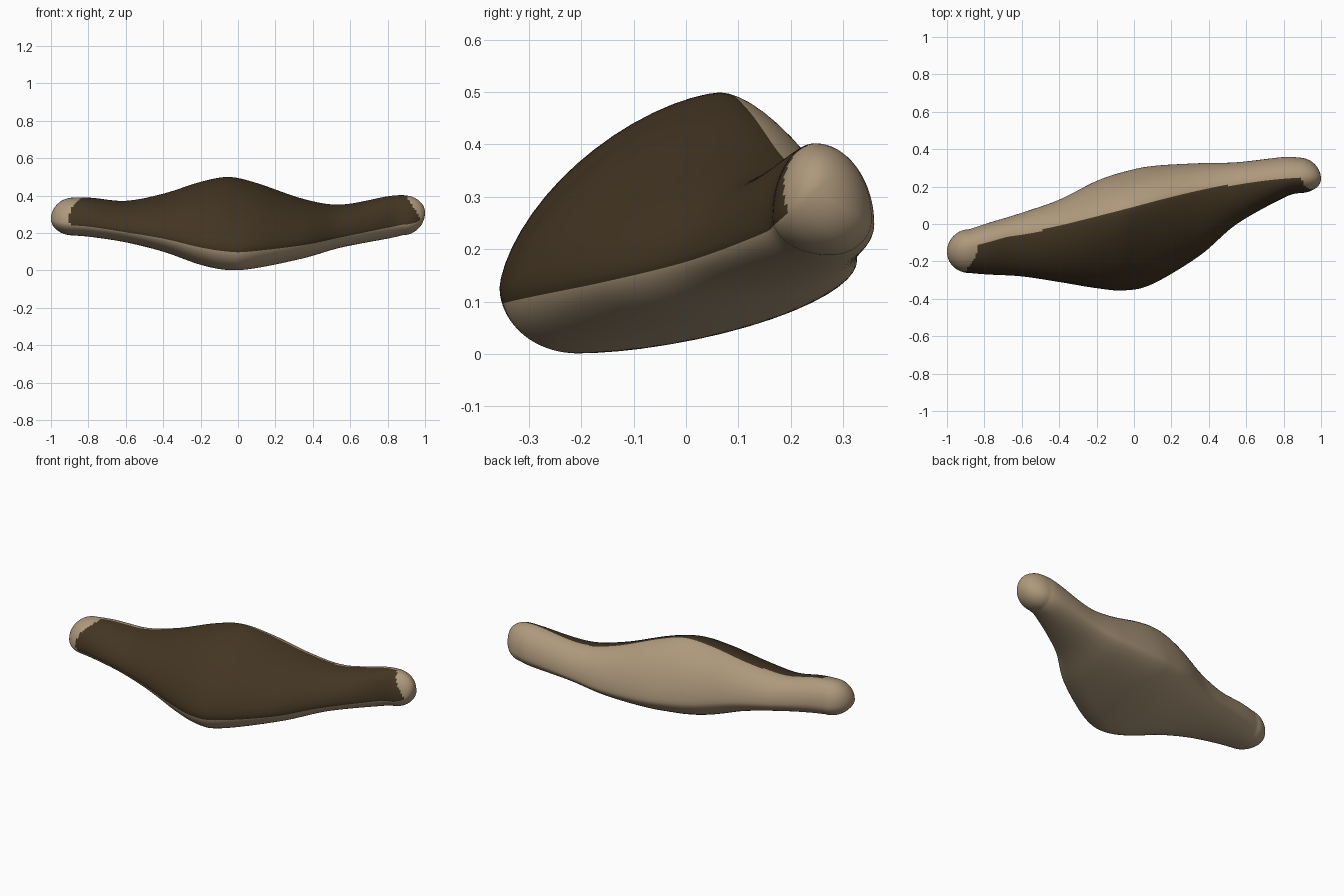
import bpy, bmesh, math

if "Cube" in bpy.data.objects:
    bpy.data.objects.remove(bpy.data.objects["Cube"])

# Outline stations: x, front y, back y, bottom z, top z
ST = [
    (-.88, -.262, -.028, .187, .389),
    (-.78, -.27, .005, .178, .388),
    (-.6, -.28, .06, .15, .372),
    (-.4, -.31, .13, .10, .41),
    (-.2, -.343, .23, .03, .473),
    (-.05, -.355, .28, .002, .499),
    (.1, -.32, .31, .013, .467),
    (.35, -.17, .325, .065, .382),
    (.55, 0, .33, .122, .352),
    (.8, .14, .358, .17, .396),
    (.88, .165, .355, .188, .402),
]
TIPS = [(-1, -.15, .275), (1, .24, .31)]
SUB, Q, CAP = 9, 16, 14  # rings per gap, segments per quarter, rings per tip


def spline(a, b, c, d, t):
    return b + .5 * t * (c - a + t * (2*a - 5*b + 4*c - d + t * (3*(b - c) + d - a)))


def cap(end, tip):
    """Rounded end: the outline closes elliptically onto the tip point."""
    goal = (tip[0], tip[1], tip[1], tip[2], tip[2])
    for k in range(1, CAP):
        a = math.pi / 2 * k / CAP
        r = math.cos(a)
        row = [g + (e - g) * r for g, e in zip(goal, end)]
        row[0] = end[0] + (tip[0] - end[0]) * math.sin(a)
        yield row


def stations():
    pts = [ST[0]] + ST + [ST[-1]]
    rows = list(cap(ST[0], TIPS[0]))[::-1]
    for i in range(len(ST) - 1):
        for k in range(SUB):
            rows.append([spline(*v, k / SUB) for v in zip(*pts[i:i + 4])])
    return rows + [ST[-1]] + list(cap(ST[-1], TIPS[1]))


def arc(y0, z0, y1, z1, p, vertical):
    """Quarter superellipse between two extreme points of a section."""
    out = []
    for k in range(Q):
        a = math.pi / 2 * k / Q
        c, s = math.cos(a) ** (2 / p), math.sin(a) ** (2 / p)
        if vertical:   # starts with a vertical tangent
            out.append((y1 + (y0 - y1) * c, z0 + (z1 - z0) * s))
        else:          # starts with a horizontal tangent
            out.append((y0 + (y1 - y0) * s, z1 + (z0 - z1) * c))
    return out


def section(s):
    x, fy, ky, bz, tz = s
    wide, high, ax = ky - fy, tz - bz, min(abs(s[0]), .9)
    fz = bz + high * (.24 + .1 * ax)          # height of the front edge
    kz = bz + high * (.36 - .05 * x)          # height of the back edge
    by = fy + wide * (.22 + .4 * ax)          # keel line
    ty = .08 + .17 * math.sin(x * math.pi / 2)  # ridge line
    ty = min(max(ty, fy + .25 * wide), ky - wide * (.1 + .35 * max(0, -x)))
    w = max(0, 1 - ax / .9)  # middle is more wedge-like than the ends
    yz = (arc(fy, fz, ty, tz, 2 - .52 * w, True) +
          arc(ty, tz, ky, kz, 2 - .4 * w, False) +
          arc(ky, kz, by, bz, 2 - .25 * w, True) +
          arc(by, bz, fy, fz, 2, False))
    return [(x, y, z) for y, z in yz]


def material(name, col):
    m = bpy.data.materials.new(name)
    m.diffuse_color = (*col, 1)
    m.use_nodes = True
    m.node_tree.nodes["Principled BSDF"].inputs["Base Color"].default_value = m.diffuse_color
    return m


# Body: skinned sections with single points at both tips
bm = bmesh.new()
N = 4 * Q
tips = [bm.verts.new(t) for t in TIPS]
rings = [[bm.verts.new(p) for p in section(r)] for r in stations()]


def paint(f, j):
    # dark sloping face: from just below the front edge to just past the ridge
    c = f.calc_center_median()
    left = -.905 + .075 * ((c.z - .28) / .11) ** 2
    right = .975 - .07 * max(0, (c.z - .28) / .11)
    past = 1 if abs(c.x) < .5 else 0
    f.material_index = int((j < Q + past or j >= N - 2) and left < c.x < right)
    f.smooth = True


for a, b in zip(rings, rings[1:]):
    for j in range(N):
        k = (j + 1) % N
        paint(bm.faces.new((a[j], a[k], b[k], b[j])), j)
for j in range(N):
    k = (j + 1) % N
    paint(bm.faces.new((tips[0], rings[0][k], rings[0][j])), j)
    paint(bm.faces.new((tips[1], rings[-1][j], rings[-1][k])), j)
bmesh.ops.recalc_face_normals(bm, faces=bm.faces)

me = bpy.data.meshes.new("body")
bm.to_mesh(me)
bm.free()
me.materials.append(material("tan", (.42, .315, .2)))
me.materials.append(material("dark_brown", (.055, .035, .016)))
body = bpy.data.objects.new("body", me)
bpy.context.collection.objects.link(body)
